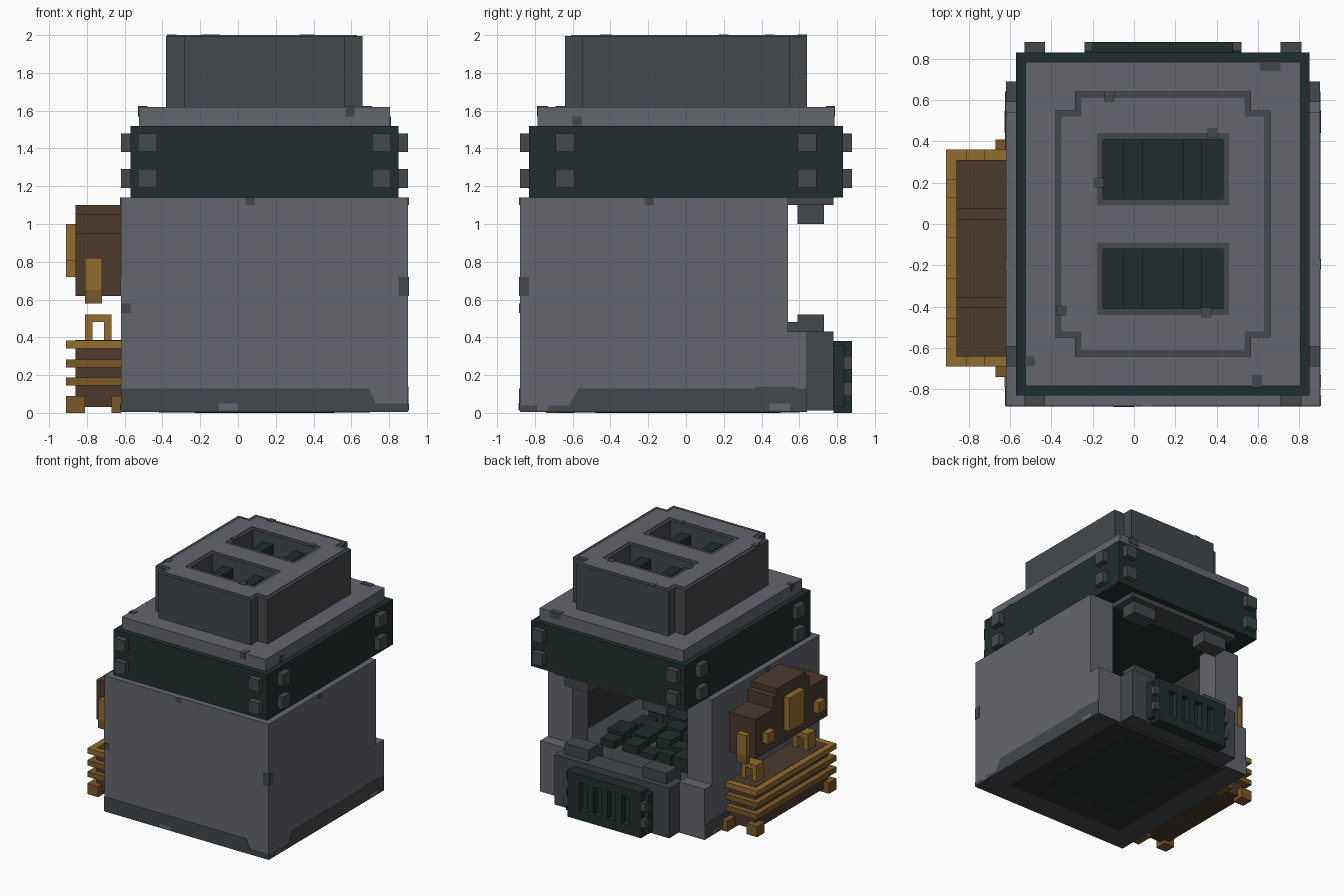
import bpy, bmesh, random
from mathutils import Vector

cube = bpy.data.objects.get("Cube")
if cube:
    bpy.data.objects.remove(cube, do_unlink=True)


def material(name, code):
    rgb = [int(code[i:i + 2], 16) / 255 for i in (0, 2, 4)]
    col = [c / 12.92 if c < 0.04045 else ((c + 0.055) / 1.055) ** 2.4 for c in rgb] + [1]
    m = bpy.data.materials.new(name)
    m.use_nodes = True
    m.diffuse_color = col
    m.node_tree.nodes["Principled BSDF"].inputs["Base Color"].default_value = col
    return m


STONE = material("light_grey", "64666d")
DARK = material("dark_grey", "43484b")
IRON = material("dark_green", "212d2d")
CHAR = material("charcoal", "323133")
LEATHER = material("brown", "4c3a2d")
GOLD = material("gold", "926d2d")
BRONZE = material("dark_gold", "7a5829")


def prism(name, pts, axis, lo, hi, mat):
    """Extrude a flat outline along an axis (0 = x, 1 = y, 2 = z)."""
    def place(p, h):
        c = list(p)
        c.insert(axis, h)
        return Vector(c)
    bm = bmesh.new()
    face = bm.faces.new([bm.verts.new(place(p, lo)) for p in pts])
    top = bmesh.ops.extrude_face_region(bm, geom=[face])
    move = place((0, 0), hi - lo)
    bmesh.ops.translate(bm, vec=move, verts=[v for v in top["geom"] if isinstance(v, bmesh.types.BMVert)])
    bmesh.ops.recalc_face_normals(bm, faces=bm.faces)
    me = bpy.data.meshes.new(name)
    bm.to_mesh(me)
    bm.free()
    me.materials.append(mat)
    ob = bpy.data.objects.new(name, me)
    bpy.context.collection.objects.link(ob)
    return ob


def box(name, x0, x1, y0, y1, z0, z1, mat):
    return prism(name, [(x0, y0), (x1, y0), (x1, y1), (x0, y1)], 2, z0, z1, mat)


def cut(ob, cutter):
    mod = ob.modifiers.new("cut", "BOOLEAN")
    mod.operation = "DIFFERENCE"
    mod.solver = "EXACT"
    mod.object = cutter
    cutter.hide_render = True
    cutter.hide_viewport = True
    cutter.display_type = "WIRE"


CX = 0.14                      # centre of the furnace
L, R, F, B = -0.62, 0.90, -0.88, 0.54

# Body walls, pillars and dark lining
box("front_wall", L, R, F, -0.78, 0.012, 1.14, STONE)
box("front_lining", L + 0.1, R - 0.1, -0.78, -0.77, 0.38, 1.14, CHAR)
for s, side in ((-1, "right"), (1, "left")):
    def sbox(name, a, b, *rest):
        xs = sorted((CX + s * a, CX + s * b))
        return box(side + "_" + name, *xs, *rest)
    sbox("wall", 0.66, 0.76, -0.78, B, 0.012, 1.14, STONE)
    sbox("lining", 0.65, 0.66, -0.78, 0.34, 0.38, 1.14, CHAR)
    sbox("pillar", 0.53, 0.66, 0.34, B, 0.012, 1.14, STONE)
    sbox("pillar_base", 0.53, 0.76, B, 0.64, 0.012, 0.43, STONE)
    sbox("lower_tooth", 0.25, 0.47, 0.59, 0.73, 0.43, 0.52, DARK)
    sbox("tooth_foot", 0.25, 0.47, B, 0.59, 0.38, 0.48, DARK)
    sbox("upper_tooth", 0.25, 0.47, 0.59, 0.73, 1.0, 1.10, DARK)
    # Scuffed dark band along the bottom
    band = [(F, 0.012), (F, 0.04), (-0.62, 0.04), (-0.57, 0.13), (0.36, 0.13),
            (0.38, 0.14), (0.57, 0.14), (0.59, 0.13), (0.64, 0.13), (0.64, 0.012)]
    prism(side + "_band", band, 0, *sorted((CX + s * 0.757, CX + s * 0.763)), DARK)
    # Edge chips on the side
    for y0, y1, z0, z1 in ((-0.22, -0.17, 1.1, 1.14), (F, -0.83, 0.62, 0.72)):
        sbox("chip", 0.75, 0.764, y0, y1, z0, z1, DARK)
    for y0, y1 in ((-0.79, -0.73), (0.44, 0.55)):
        sbox("bottom_chip", 0.75, 0.766, y0, y1, 0.012, 0.05, STONE)

prism("front_band", [(L, 0.012), (R, 0.012), (R, 0.05), (0.73, 0.05), (0.69, 0.13), (L, 0.13)],
      1, F - 0.003, F + 0.003, DARK)
for x0, x1, z0, z1 in ((0.04, 0.09, 1.1, 1.14), (0.85, R, 0.62, 0.72), (L, -0.57, 0.53, 0.58)):
    box("front_chip", x0, x1, F - 0.004, F + 0.01, z0, z1, DARK)
box("front_bottom_chip", -0.1, 0, F - 0.006, F + 0.01, 0.012, 0.05, STONE)

# Hearth floor, ledge and underside
box("hearth", L + 0.1, R - 0.1, -0.78, B, 0.012, 0.38, DARK)
box("ledge", -0.39, 0.67, B, 0.78, 0.012, 0.38, DARK)
box("ledge_rim", -0.39, 0.67, 0.6, 0.78, 0.38, 0.43, DARK)
box("lintel", -0.39, 0.67, B, 0.78, 1.10, 1.14, DARK)
box("underside", L, R, F, 0.64, 0.006, 0.012, DARK)
box("underside_panel", L + 0.2, R - 0.2, F + 0.2, 0.6, 0.003, 0.006, CHAR)
box("underside_core", -0.23, 0.51, -0.48, 0.5, 0.0, 0.003, IRON)

# Coals on the hearth
random.seed(4)
for i in range(5):
    for j in range(5):
        x = -0.22 + i * 0.18 + random.uniform(-0.04, 0.04)
        y = -0.5 + j * 0.2 + random.uniform(-0.04, 0.04)
        w, d = random.uniform(0.06, 0.1), random.uniform(0.04, 0.09)
        box("coal", x - w, x + w, y - d, y + d, 0.38, random.uniform(0.42, 0.5), IRON)

# Vent grate with upright slots
grate = box("grate", -0.20, 0.48, 0.78, 0.88, 0.0, 0.38, IRON)
for i in range(4):
    x = CX + (i - 1.5) * 0.13
    cut(grate, box("slot_cutter", x - 0.035, x + 0.035, 0.83, 0.95, 0.08, 0.31, IRON))
for x in (-0.24, 0.48):
    box("grate_flange", x, x + 0.04, 0.78, 0.84, 0.03, 0.36, IRON)
    for z in (0.09, 0.23):
        box("grate_stud", x, x + 0.04, 0.84, 0.88, z, z + 0.07, DARK)

# Collar with studs on every side
box("collar", -0.57, 0.85, -0.83, 0.83, 1.14, 1.52, IRON)
for z in (1.19, 1.38):
    for s in (-1, 1):
        for t in (-1, 1):
            x, y = CX + s * 0.62, t * 0.64
            ys = sorted((t * 0.82, t * 0.88))
            box("collar_stud", x - 0.05, x + 0.05, *ys, z, z + 0.1, DARK)
            xs = sorted((CX + s * 0.70, CX + s * 0.76))
            box("collar_stud", *xs, y - 0.05, y + 0.05, z, z + 0.1, DARK)

# Shoulder slab and its chips
box("shoulder", -0.525, 0.805, -0.785, 0.785, 1.52, 1.62, STONE)
for x0, x1, y0, y1, z0, z1 in ((0.57, 0.62, -0.79, -0.73, 1.57, 1.624), (0.61, 0.71, 0.74, 0.789, 1.57, 1.624),
                               (-0.529, -0.48, -0.69, -0.64, 1.57, 1.624), (0.75, 0.809, -0.6, -0.55, 1.52, 1.57)):
    box("shoulder_chip", x0, x1, y0, y1, z0, z1, DARK)


# Chimney with notched corners, pale cap and two flues
def notched(inset):
    a, b, c, d = 0.52 - inset, 0.425 - inset, 0.64 - inset, 0.55 - inset
    quarter = [(a, d), (b, d), (b, c)]
    pts = []
    for sx, sy in ((1, 1), (-1, 1), (-1, -1), (1, -1)):
        q = quarter if sx * sy > 0 else quarter[::-1]
        pts += [(CX + sx * x, sy * y) for x, y in q]
    return pts


chimney = prism("chimney", notched(0), 2, 1.62, 1.995, DARK)
cap = prism("chimney_cap", notched(0.03), 2, 1.99, 2.0, STONE)
for y in (-0.265, 0.265):
    cut(chimney, box("flue_cutter", -0.15, 0.43, y - 0.145, y + 0.145, 1.75, 2.1, DARK))
    cut(cap, box("cap_cutter", -0.18, 0.46, y - 0.175, y + 0.175, 1.9, 2.1, DARK))
    box("flue_floor", -0.15, 0.43, y - 0.145, y + 0.145, 1.74, 1.77, IRON)
    for x in (-0.05, 0.24):
        box("flue_bar", x, x + 0.09, y - 0.145, y + 0.145, 1.84, 1.92, IRON)
for x, y in ((-0.12, 0.615), (-0.35, -0.42), (0.38, 0.44), (0.35, -0.43), (-0.17, 0.2)):
    box("cap_chip", x - 0.025, x + 0.025, y - 0.025, y + 0.025, 1.99, 2.003, DARK)

# Bellows: stepped leather hood
CY = -0.165
hood = [(0.475, 0.62), (0.475, 0.95), (0.24, 0.95), (0.24, 1.05), (0.19, 1.05), (0.19, 1.10)]
outline = [(CY + y, z) for y, z in hood] + [(CY - y, z) for y, z in reversed(hood)]
prism("bellows_hood", outline, 0, -0.86, L, LEATHER)
box("large_buckle", -0.91, -0.86, CY - 0.1, CY + 0.1, 0.72, 1.0, GOLD)

# Bellows: ribbed lower box
box("bellows_core", -0.86, -0.62, CY - 0.475, CY + 0.475, 0.03, 0.385, LEATHER)
for z, mat in ((0.145, BRONZE), (0.24, BRONZE), (0.34, GOLD)):
    rib = box("bellows_rib", -0.91, L, CY - 0.525, CY + 0.525, z, z + 0.043, mat)
    cut(rib, box("rib_cutter", -0.85, -0.67, CY - 0.465, CY + 0.465, z - 0.02, z + 0.1, mat))
for s in (-1, 1):
    def ybox(name, x0, x1, a, b, z0, z1, mat):
        return box(name, x0, x1, *sorted((CY + s * a, CY + s * b)), z0, z1, mat)
    ybox("small_buckle", -0.91, -0.86, 0.29, 0.38, 0.72, 0.81, GOLD)
    ybox("hook", -0.81, -0.72, 0.475, 0.525, 0.65, 0.82, GOLD)
    ybox("hook_tip", -0.81, -0.72, 0.475, 0.525, 0.58, 0.65, BRONZE)
    ybox("outer_foot", -0.91, -0.81, 0.425, 0.525, 0.0, 0.09, BRONZE)
    ybox("inner_foot", -0.67, L, 0.425, 0.575, 0.0, 0.09, BRONZE)
    for x in (-0.81, -0.71):
        ybox("handle_leg", x, x + 0.04, 0.29, 0.39, 0.38, 0.48, GOLD)
    ybox("handle_top", -0.81, -0.67, 0.29, 0.39, 0.48, 0.52, GOLD)
